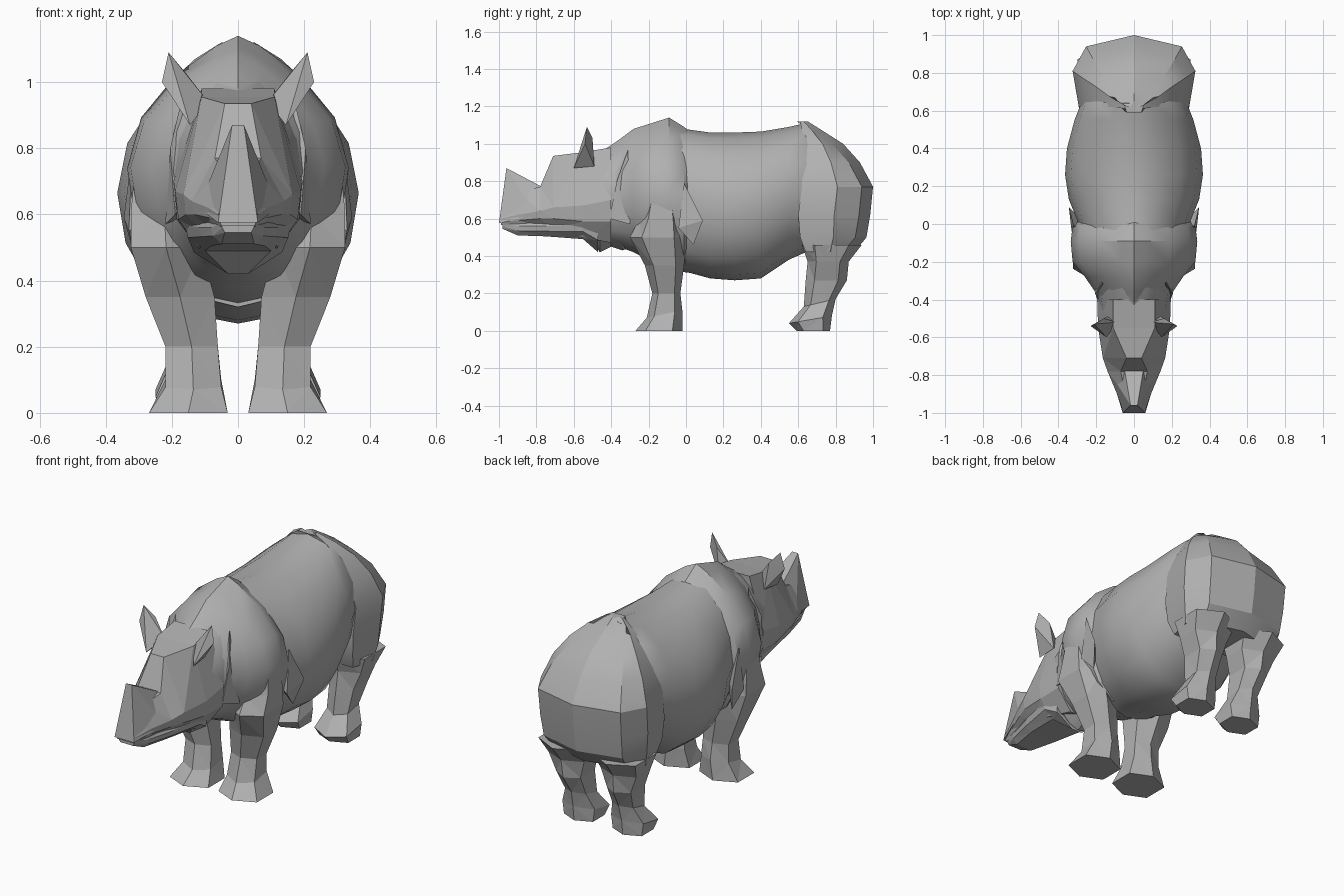
import bpy, bmesh, math

cube = bpy.data.objects.get("Cube")
if cube:
    bpy.data.objects.remove(cube)

hide = bpy.data.materials.new("grey_hide")
hide.use_nodes = True
GREY = (0.44, 0.44, 0.44, 1)
hide.diffuse_color = GREY
hide.node_tree.nodes["Principled BSDF"].inputs["Base Color"].default_value = GREY


def finish(name, bm, angle):
    bmesh.ops.recalc_face_normals(bm, faces=bm.faces)
    mesh = bpy.data.meshes.new(name)
    bm.to_mesh(mesh)
    bm.free()
    mesh.materials.append(hide)
    ob = bpy.data.objects.new(name, mesh)
    bpy.context.collection.objects.link(ob)
    if angle:
        bpy.ops.object.select_all(action='DESELECT')
        ob.select_set(True)
        bpy.context.view_layer.objects.active = ob
        bpy.ops.object.shade_smooth_by_angle(angle=math.radians(angle))


def loft(name, rings, angle=0):
    """Skin a list of equal closed rings and cap both ends."""
    bm = bmesh.new()
    rows = [[bm.verts.new(p) for p in ring] for ring in rings]
    n = len(rows[0])
    for a, b in zip(rows, rows[1:]):
        for i in range(n):
            j = (i + 1) % n
            bm.faces.new((a[i], a[j], b[j], b[i]))
    bm.faces.new(rows[0])
    bm.faces.new(rows[-1])
    if not angle:
        bmesh.ops.triangulate(bm, faces=bm.faces)
    finish(name, bm, angle)


def hull(name, points):
    bm = bmesh.new()
    for p in points:
        bm.verts.new(p)
    bmesh.ops.convex_hull(bm, input=bm.verts)
    finish(name, bm, 0)


def power(v, e):
    return math.copysign(abs(v) ** e, v)


def torso(name, rows, back, under, angle, n=16):
    """Oval sections along y; back and under set how full each half is."""
    rings = []
    for y, low, high, width in rows:
        ring = []
        for k in range(n):
            a = 2 * math.pi * k / n
            c, s = math.cos(a), math.sin(a)
            ring.append((width * power(c, back if s > 0 else under), y,
                         (low + high) / 2 + s * (high - low) / 2))
        rings.append(ring)
    loft(name, rings, angle)


# Trunk sections, overlapping like skin plates
torso("belly", [(-.06, .32, 1.08, .28), (.02, .31, 1.075, .3), (.13, .28, 1.06, .345),
                (.26, .27, 1.06, .365), (.4, .28, 1.065, .355), (.55, .38, 1.09, .315),
                (.64, .42, 1.11, .28), (.7, .44, 1.05, .26)], 1.1, .9, 40)
torso("shoulders", [(-.42, .46, .98, .18), (-.36, .45, 1.02, .205), (-.28, .42, 1.08, .26),
                    (-.2, .38, 1.105, .325), (-.09, .34, 1.14, .335),
                    (-.01, .32, 1.09, .325), (.03, .36, 1.06, .27)], 1.7, .9, 32)
torso("neck", [(-.52, .5, .93, .17), (-.46, .42, .96, .18), (-.4, .45, .99, .19),
               (-.34, .43, 1.02, .2), (-.26, .46, 1.05, .21)], 1.2, 1.2, 25)


# Rump: stacked upward, flat across the back with a centre edge
def rump_ring(z, front, back, w):
    right = [(w * .9, front), (w, front + (back - front) * .5), (w * .78, back - .06)]
    left = [(-x, y) for x, y in reversed(right)]
    return [(x, y, z) for x, y in [(0, front)] + right + [(0, back)] + left]


loft("rump", [rump_ring(*r) for r in (
    (.42, .64, .9, .29), (.5, .61, .965, .31), (.62, .6, .985, .32), (.77, .62, 1.0, .325),
    (.9, .62, .93, .275), (1.0, .62, .84, .205), (1.07, .62, .73, .13), (1.12, .61, .65, .05))], 25)


# Head and jaw: eight-sided sections
def head_ring(y, high, high_w, mid, mid_w, low, low_w):
    right = [(high_w, high), (mid_w, mid), (mid_w * .95, (mid + low) / 2), (low_w, low)]
    left = [(-x, z) for x, z in reversed(right)]
    return [(x, y, z) for x, z in right + left]


loft("head", [head_ring(*r) for r in (
    (-.99, .62, .05, .6, .06, .565, .05), (-.9, .74, .05, .62, .09, .56, .07),
    (-.78, .77, .07, .64, .14, .56, .09), (-.71, .935, .04, .66, .165, .54, .1),
    (-.55, .955, .11, .67, .19, .5, .12), (-.4, .98, .11, .7, .195, .47, .1))])
loft("jaw", [head_ring(*r) for r in (
    (-.98, .585, .045, .575, .05, .545, .04), (-.9, .59, .07, .56, .08, .51, .05),
    (-.75, .6, .1, .56, .12, .505, .08), (-.55, .62, .15, .57, .16, .49, .1),
    (-.47, .62, .12, .55, .14, .42, .03))])

# Nose horn
hull("horn", [(s * x, y, z) for s in (-1, 1) for x, y, z in (
    (.06, -1, .575), (.018, -.96, .87), (.045, -.83, .77), (.05, -.77, .77), (.12, -.8, .62))])

for s, side in ((1, "left"), (-1, "right")):
    # Ears
    hull(side + "_ear", [(s * x, y, z) for x, y, z in (
        (.21, -.53, 1.09), (.23, -.54, 1.0), (.09, -.52, .94), (.145, -.6, .87),
        (.14, -.49, .88), (.16, -.5, 1.03))])
    # Skin folds behind the shoulder and beside the neck
    hull(side + "_shoulder_fold", [(s * x, y, z) for x, y, z in (
        (.32, -.01, .79), (.345, .09, .59), (.31, .04, .46), (.33, -.04, .55), (.24, -.02, .6))])
    hull(side + "_neck_fold", [(s * x, y, z) for x, y, z in (
        (.165, -.31, .97), (.205, -.37, .8), (.19, -.41, .6), (.22, -.3, .57), (.15, -.35, .6))])

    # Legs: boxy six-sided sections stacked upward
    def leg(name, rows, n=6):
        rings = []
        for z, back_tilt, y0, y1, x0, x1 in rows:
            ring = []
            for k in range(n):
                a = 2 * math.pi * (k + .5) / n
                u, v = power(math.cos(a), .8) / .9, power(math.sin(a), .8)
                ring.append((s * ((x0 + x1) / 2 + u * (x1 - x0) / 2),
                             (y0 + y1) / 2 + v * (y1 - y0) / 2, z + back_tilt * v))
            rings.append(ring)
        loft(side + name, rings)

    leg("_front_leg", [(0, 0, -.27, -.02, .03, .27), (.09, .02, -.21, -.02, .05, .22),
                       (.2, 0, -.18, -.03, .06, .22), (.35, 0, -.22, -.01, .07, .28),
                       (.5, 0, -.3, .0, .11, .325), (.6, 0, -.25, -.02, .12, .325),
                       (.78, 0, -.2, -.06, .15, .31)])
    leg("_hind_leg", [(0, 0, .59, .77, .06, .24), (.06, .02, .55, .78, .05, .25),
                      (.15, .02, .63, .8, .08, .21), (.27, 0, .64, .86, .08, .23),
                      (.37, 0, .65, .87, .05, .27), (.46, 0, .62, .94, .03, .3)])
